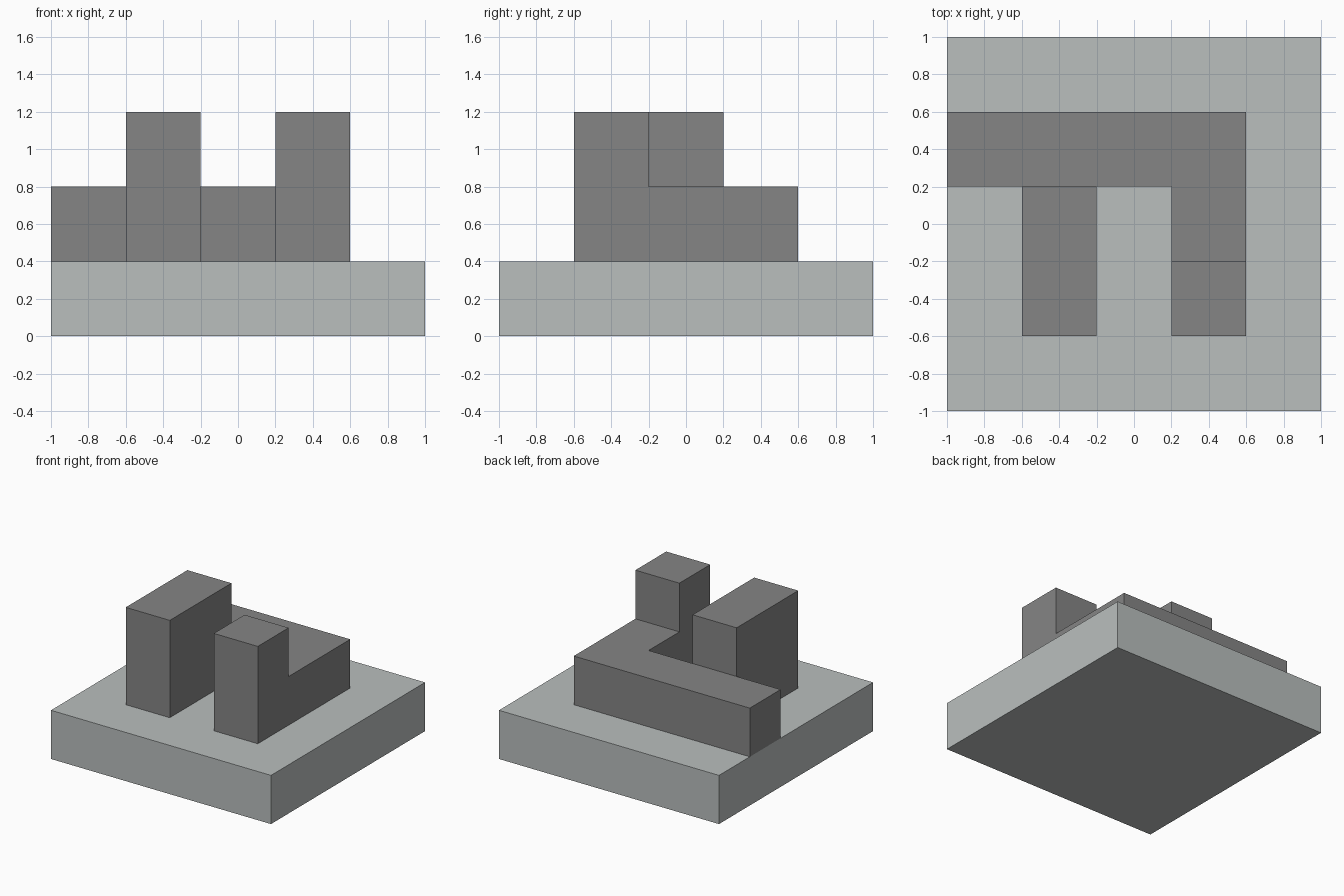
import bpy
import bmesh
from mathutils import Vector

# Remove the default cube
cube = bpy.data.objects.get("Cube")
if cube:
    bpy.data.objects.remove(cube, do_unlink=True)


def make_material(name, rgb):
    mat = bpy.data.materials.new(name)
    mat.use_nodes = True
    color = (*rgb, 1.0)
    mat.diffuse_color = color
    mat.node_tree.nodes["Principled BSDF"].inputs["Base Color"].default_value = color
    return mat


def extrude_side_profile(name, profile, x_min, x_max, mat):
    """Extrude a (y, z) outline along x into a flat-faced solid."""
    bm = bmesh.new()
    face = bm.faces.new([bm.verts.new((x_min, y, z)) for y, z in profile])
    swept = bmesh.ops.extrude_face_region(bm, geom=[face])["geom"]
    verts = [v for v in swept if isinstance(v, bmesh.types.BMVert)]
    bmesh.ops.translate(bm, verts=verts, vec=Vector((x_max - x_min, 0, 0)))
    bmesh.ops.recalc_face_normals(bm, faces=bm.faces)
    mesh = bpy.data.meshes.new(name)
    bm.to_mesh(mesh)
    bm.free()
    mesh.materials.append(mat)
    obj = bpy.data.objects.new(name, mesh)
    bpy.context.collection.objects.link(obj)
    return obj


def box(name, x, y, z, mat):
    outline = [(y[0], z[0]), (y[1], z[0]), (y[1], z[1]), (y[0], z[1])]
    return extrude_side_profile(name, outline, *x, mat)


pale_grey = make_material("pale grey", (0.49, 0.52, 0.515))
dark_grey = make_material("dark grey", (0.235, 0.235, 0.235))

# Heights of the slab top, low wall and tall blocks
base, low, tall = 0.4, 0.8, 1.2

# Square slab
box("base_slab", (-1, 1), (-1, 1), (0, base), pale_grey)

# Low wall along the back
box("back_wall", (-1, 0.2), (0.2, 0.6), (base, low), dark_grey)

# Tall free-standing block meeting the back wall
box("right_block", (-0.6, -0.2), (-0.6, 0.2), (base, tall), dark_grey)

# Stepped arm: low wall with a tower at its front end
step = [(-0.6, base), (0.6, base), (0.6, low), (-0.2, low), (-0.2, tall), (-0.6, tall)]
extrude_side_profile("left_stepped_arm", step, 0.2, 0.6, dark_grey)
